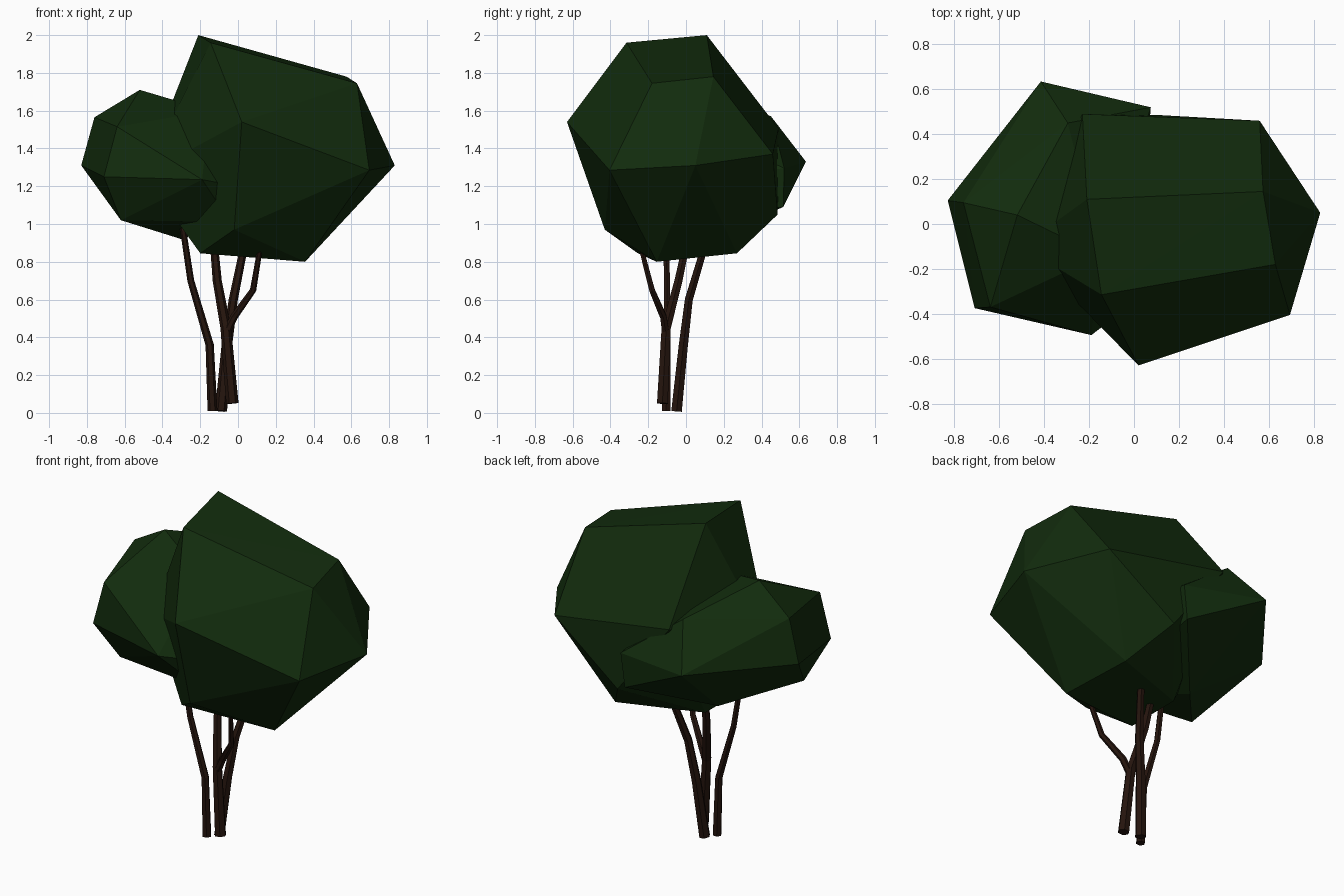
import bpy, bmesh, math
from mathutils import Vector

if "Cube" in bpy.data.objects:
    bpy.data.objects.remove(bpy.data.objects["Cube"])


def material(name, rgb):
    m = bpy.data.materials.new(name)
    m.diffuse_color = (*rgb, 1)
    m.use_nodes = True
    m.node_tree.nodes["Principled BSDF"].inputs["Base Color"].default_value = m.diffuse_color
    return m


def finish(bm, name, mat):
    bmesh.ops.recalc_face_normals(bm, faces=bm.faces)
    me = bpy.data.meshes.new(name)
    bm.to_mesh(me)
    bm.free()
    me.materials.append(mat)
    bpy.context.collection.objects.link(bpy.data.objects.new(name, me))


def hull(name, corners, mat):
    """Faceted convex clump around a few corner points."""
    bm = bmesh.new()
    for c in corners:
        bm.verts.new(c)
    bmesh.ops.convex_hull(bm, input=bm.verts)
    bmesh.ops.delete(bm, geom=[v for v in bm.verts if not v.link_faces], context='VERTS')
    finish(bm, name, mat)


def stem(name, path, mat, sides=6):
    """Tapered tube; each path point is x, y, z, radius."""
    bm = bmesh.new()
    pts = [Vector(p[:3]) for p in path]
    rings = []
    for i, p in enumerate(pts):
        d = (pts[min(i + 1, len(pts) - 1)] - pts[max(i - 1, 0)]).normalized()
        q = Vector((0, 0, 1)).rotation_difference(d)
        r = path[i][3]
        rings.append([bm.verts.new(p + q @ Vector((r * math.cos(a), r * math.sin(a), 0)))
                      for a in (2 * math.pi * k / sides for k in range(sides))])
    for lo, hi in zip(rings, rings[1:]):
        for k in range(sides):
            n = (k + 1) % sides
            bm.faces.new((lo[k], lo[n], hi[n], hi[k]))
    bm.faces.new(rings[0])
    bm.faces.new(rings[-1])
    finish(bm, name, mat)


leaf = material("leaf_green", (0.006, 0.025, 0.004))
bark = material("bark_brown", (0.018, 0.007, 0.004))

# Main crown
hull("large_foliage", [
    (-.21, .11, 2.0), (-.145, -.315, 1.96), (.575, .145, 1.78), (.63, -.18, 1.745),
    (.02, -.63, 1.54), (-.23, .49, 1.505), (-.5, -.1, 1.26),
    (.83, .05, 1.31), (.695, -.405, 1.285), (.56, .46, 1.37), (.12, .485, 1.05),
    (-.02, -.43, .97), (.355, -.155, .80), (-.2, -.255, .845),
    (-.2, .1, .845), (.285, .27, .845)], leaf)

# Side crown
hull("small_foliage", [
    (-.52, .04, 1.71), (-.76, .095, 1.565), (-.64, -.37, 1.515), (-.295, .45, 1.57),
    (-.15, -.14, 1.6), (-.83, .105, 1.31), (-.71, -.375, 1.25), (-.19, -.495, 1.235),
    (-.415, .635, 1.33), (.075, .52, 1.295), (.05, .515, 1.09),
    (-.62, -.245, 1.02), (-.3, .12, .92), (-.04, -.3, 1.01), (0, -.35, 1.2)], leaf)

# Trunks and branch
stem("left_trunk", [(-.135, -.105, .01, .026), (-.15, -.1, .36, .022),
                    (-.25, -.1, .7, .018), (-.295, -.11, 1.0, .016)], bark)
stem("middle_trunk", [(-.03, -.125, .05, .033), (-.065, -.105, .45, .028),
                      (-.11, -.04, .7, .024), (-.135, .02, .98, .02)], bark)
stem("back_trunk", [(-.09, -.05, .01, .032), (-.06, -.015, .35, .028),
                    (-.025, .015, .6, .024), (.04, .11, .92, .02)], bark)
stem("front_branch", [(-.06, -.108, .43, .022), (-.02, -.12, .51, .02),
                      (.08, -.18, .65, .017), (.125, -.25, .92, .013)], bark)
